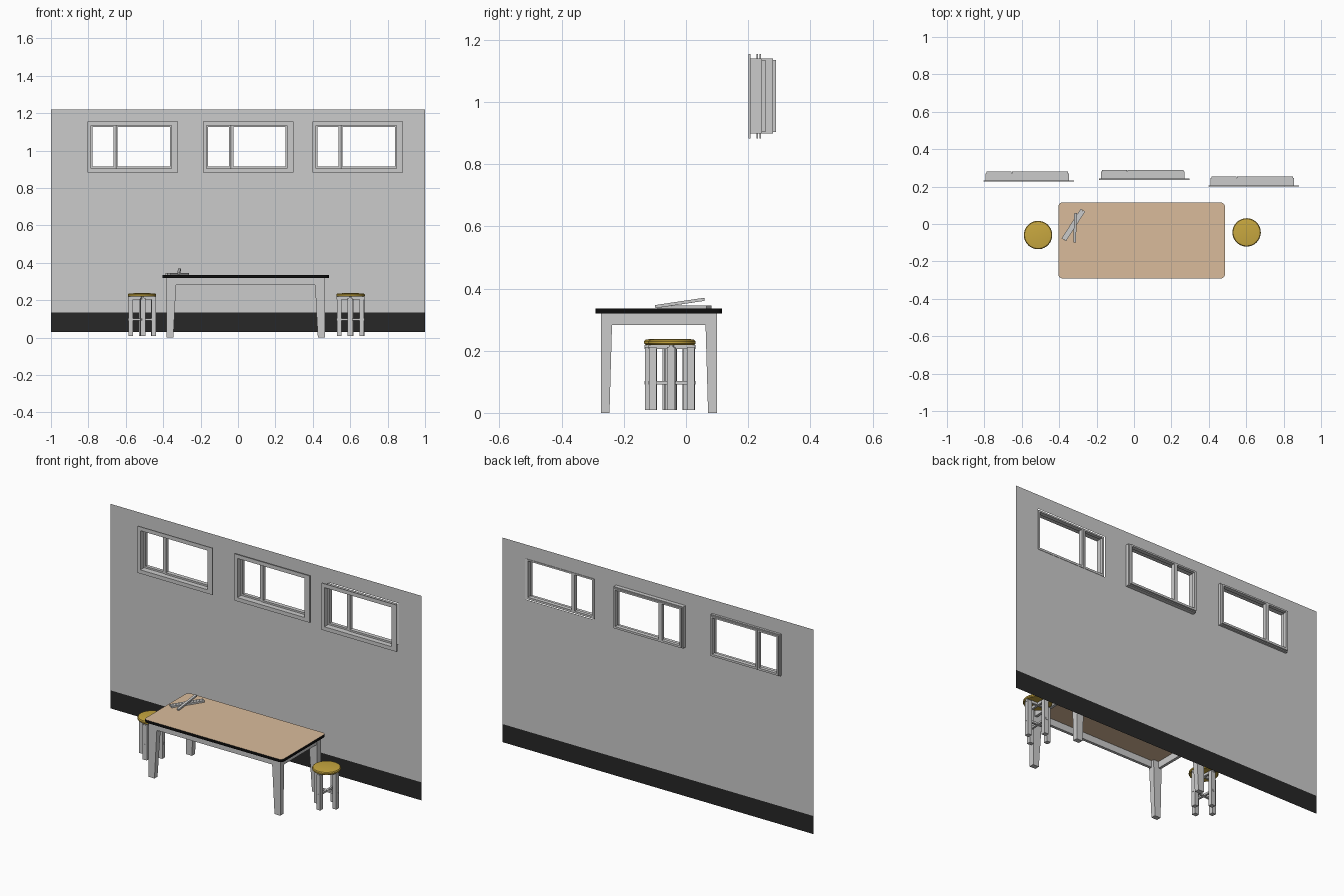
import bpy, bmesh, math
from mathutils import Matrix, Vector

if "Cube" in bpy.data.objects:
    bpy.data.objects.remove(bpy.data.objects["Cube"])


def material(name, rgb):
    m = bpy.data.materials.new(name)
    m.diffuse_color = (*rgb, 1)
    m.use_nodes = True
    m.node_tree.nodes["Principled BSDF"].inputs["Base Color"].default_value = m.diffuse_color
    return m


TAN = material("tan_surface", (0.70, 0.50, 0.33))
BLACK = material("black_edge", (0.004, 0.004, 0.004))
YELLOW = material("yellow_seat", (0.58, 0.39, 0.05))
DARK = material("dark_skirting", (0.02, 0.02, 0.02))


def finish(name, bm, mats=()):
    bmesh.ops.recalc_face_normals(bm, faces=bm.faces)
    me = bpy.data.meshes.new(name)
    bm.to_mesh(me)
    bm.free()
    for m in mats:
        me.materials.append(m)
    ob = bpy.data.objects.new(name, me)
    bpy.context.collection.objects.link(ob)
    return ob


def add_box(bm, lo, hi, mat=None):
    lo, hi = Vector(lo), Vector(hi)
    m = Matrix.Translation((lo + hi) / 2) @ Matrix.Diagonal((*(hi - lo), 1))
    return bmesh.ops.create_cube(bm, size=1, matrix=(mat or Matrix()) @ m)["verts"]


def add_ring(bm, outer, inner, y0, y1):
    """Rectangular picture-frame ring; rects are (x0, x1, z0, z1)."""
    def loop(r, y):
        return [bm.verts.new((x, y, z)) for x, z in
                ((r[0], r[2]), (r[1], r[2]), (r[1], r[3]), (r[0], r[3]))]
    loops = [loop(outer, y0), loop(outer, y1), loop(inner, y1), loop(inner, y0)]
    for k in range(4):
        a, b = loops[k], loops[(k + 1) % 4]
        for i in range(4):
            j = (i + 1) % 4
            bm.faces.new((a[i], a[j], b[j], b[i]))


# Windows: front flange, deep box frame, and two sashes at the back
WALL_Y, WIN_Z = 0.257, 0.883
windows = {"left": (-0.805, 0.226), "middle": (-0.187, 0.236), "right": (0.398, 0.201)}
for side, (x, y) in windows.items():
    bm = bmesh.new()
    add_ring(bm, (0, 0.483, 0, 0.272), (0.018, 0.449, 0.022, 0.25), 0, 0.006)
    add_ring(bm, (0.01, 0.457, 0.015, 0.257), (0.018, 0.449, 0.022, 0.25), 0.006, 0.044)
    add_ring(bm, (0.016, 0.150, 0.020, 0.252), (0.027, 0.140, 0.032, 0.243), 0.034, 0.054)
    add_ring(bm, (0.152, 0.451, 0.020, 0.252), (0.162, 0.441, 0.032, 0.243), 0.030, 0.054)
    ob = finish(side + "_window_frame", bm)
    ob.location = (x, y, WIN_Z)

# Wall sheet with window openings, and dark skirting band below
holes = [(x + 0.012, x + 0.455) for x, _ in windows.values()]
xs = sorted([-1, 1] + [v for h in holes for v in h])
zs = [0.135, WIN_Z + 0.017, WIN_Z + 0.255, 1.22]
bm = bmesh.new()
grid = [[bm.verts.new((x, WALL_Y, z)) for z in zs] for x in xs]
for i in range(len(xs) - 1):
    for k in range(3):
        if not (k == 1 and i % 2 == 1):
            bm.faces.new((grid[i][k], grid[i + 1][k], grid[i + 1][k + 1], grid[i][k + 1]))
finish("wall", bm)
bm = bmesh.new()
bm.faces.new([bm.verts.new((x, WALL_Y, z)) for x, z in
              ((-1, 0.03), (1, 0.03), (1, 0.135), (-1, 0.135))])
finish("skirting_band", bm, [DARK])

# Table top: tan faces, black rim, rounded corners
bm = bmesh.new()
add_box(bm, (-0.404, -0.291, 0.32), (0.486, 0.115, 0.336))
upright = [e for e in bm.edges if abs(e.verts[0].co.z - e.verts[1].co.z) > 0.01]
bmesh.ops.bevel(bm, geom=upright, offset=0.022, segments=5, affect='EDGES', profile=0.5)
bm.normal_update()
for f in bm.faces:
    f.material_index = 0 if abs(f.normal.z) > 0.5 else 1
finish("table_top", bm, [TAN, BLACK])

# Table legs: straight outside, tapering on the inner faces
X0, X1, Y0, Y1 = -0.383, 0.464, -0.274, 0.099
for x, sx, a in ((X0, 1, "left"), (X1, -1, "right")):
    for y, sy, b in ((Y0, 1, "front"), (Y1, -1, "back")):
        bm = bmesh.new()
        rows = []
        for z, w, d in ((0, 0.037, 0.028), (0.28, 0.052, 0.036), (0.32, 0.052, 0.036)):
            rows.append([bm.verts.new((x + sx * u * w, y + sy * v * d, z))
                         for u, v in ((0, 0), (1, 0), (1, 1), (0, 1))])
        for r, s in zip(rows, rows[1:]):
            for i in range(4):
                j = (i + 1) % 4
                bm.faces.new((r[i], r[j], s[j], s[i]))
        bm.faces.new(rows[0])
        bm.faces.new(rows[-1])
        finish(f"{b}_{a}_table_leg", bm)

# Table apron
bm = bmesh.new()
for y in (Y0 + 0.004, Y1 - 0.020):
    add_box(bm, (X0 + 0.05, y, 0.282), (X1 - 0.05, y + 0.016, 0.32))
for x in (X0 + 0.004, X1 - 0.020):
    add_box(bm, (x, Y0 + 0.034, 0.282), (x + 0.016, Y1 - 0.034, 0.32))
finish("table_apron", bm)


# Stools: lathed seat on four legs with crossed rails
def stool(name, x, y, turn):
    place = Matrix.Translation((x, y, 0)) @ Matrix.Rotation(turn, 4, 'Z')
    bm = bmesh.new()
    profile = [(0, 0.219), (0.072, 0.219), (0.076, 0.223), (0.076, 0.230),
               (0.072, 0.235), (0.060, 0.237), (0, 0.238)]
    vs = [bm.verts.new((r, 0, z)) for r, z in profile]
    es = [bm.edges.new(p) for p in zip(vs, vs[1:])]
    bmesh.ops.spin(bm, geom=vs + es, cent=(0, 0, 0), axis=(0, 0, 1),
                   angle=math.tau, steps=32)
    bmesh.ops.remove_doubles(bm, verts=bm.verts, dist=1e-5)
    seat = finish(name + "_seat", bm, [YELLOW])
    seat.matrix_world = place
    bpy.context.view_layer.objects.active = seat
    seat.select_set(True)
    bpy.ops.object.shade_smooth_by_angle(angle=math.radians(35))
    seat.select_set(False)

    bm = bmesh.new()
    for k in range(4):
        r = Matrix.Rotation(k * math.pi / 2, 4, 'Z')
        add_box(bm, (0.049, -0.013, 0.01), (0.073, 0.013, 0.212), r)
    finish(name + "_legs", bm).matrix_world = place
    bm = bmesh.new()
    for z, h in ((0.091, 0.011), (0.205, 0.014)):
        add_box(bm, (-0.075, -0.006, z), (0.075, 0.006, z + h))
        add_box(bm, (-0.006, -0.075, z), (0.006, 0.075, z + h))
    finish(name + "_cross_rails", bm).matrix_world = place


stool("left_stool", -0.513, -0.059, 0.06)
stool("right_stool", 0.602, -0.045, -0.04)

# Two bars lying crossed on the table, one propped on the other
bm = bmesh.new()
add_box(bm, (-0.094, -0.014, -0.005), (0.094, -0.001, 0.005))
add_box(bm, (-0.094, 0.001, -0.005), (0.094, 0.014, 0.005))
add_box(bm, (-0.090, -0.010, -0.005), (0.090, 0.010, 0.002))
flat = finish("flat_double_bar", bm)
flat.location = (-0.324, -0.005, 0.341)
flat.rotation_euler = (0, 0, math.radians(57))
bm = bmesh.new()
add_box(bm, (-0.007, -0.08, -0.005), (0.007, 0.08, 0.005))
prop = finish("propped_bar", bm)
prop.location = (-0.315, -0.02, 0.3535)
prop.rotation_euler = (math.radians(8.5), 0, math.radians(-2))
